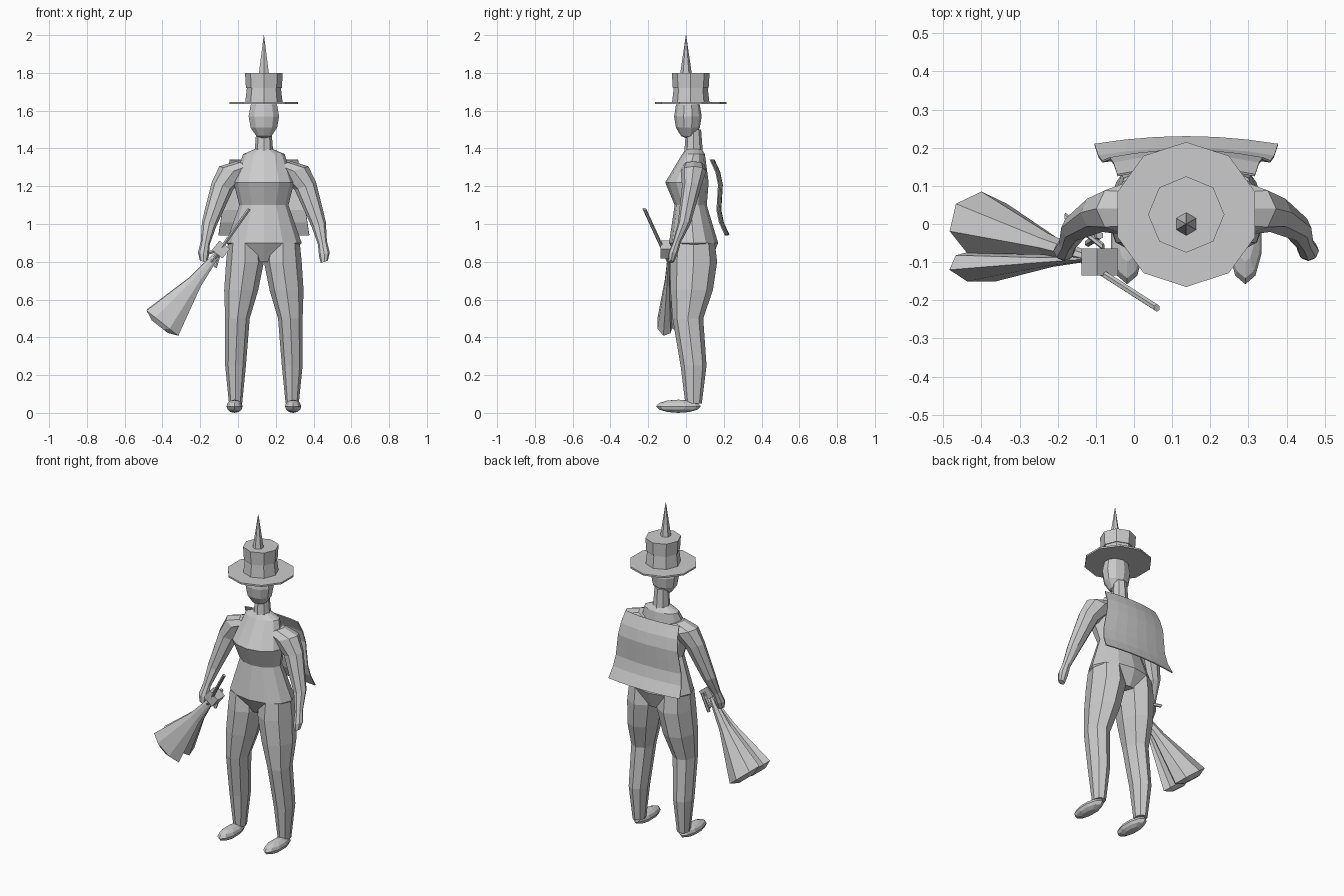
import bpy, bmesh, math
from mathutils import Matrix, Vector

if "Cube" in bpy.data.objects:
    bpy.data.objects.remove(bpy.data.objects["Cube"], do_unlink=True)

grey = bpy.data.materials.new("plain grey")
grey.use_nodes = True
grey.diffuse_color = (0.6, 0.6, 0.6, 1)
shader = grey.node_tree.nodes["Principled BSDF"]
shader.inputs["Base Color"].default_value = grey.diffuse_color

SIDE, BACK, UP = Matrix.Identity(3)
BODY_CENTRE = SIDE * 0.137


def finish(name, bm, location=BODY_CENTRE, mirror=False):
    """Turn the bmesh into a flat shaded object, optionally paired left and right."""
    bmesh.ops.recalc_face_normals(bm, faces=bm.faces)
    mesh = bpy.data.meshes.new(name)
    bm.to_mesh(mesh)
    bm.free()
    mesh.materials.append(grey)
    obj = bpy.data.objects.new(name, mesh)
    bpy.context.collection.objects.link(obj)
    obj.location = location
    if mirror:
        obj.modifiers.new("Mirror", 'MIRROR').use_mirror_merge = False
    return obj


def loft(name, rings, sides, across=SIDE, turn=0, **placing):
    """Skin elliptical rings, each given as centre, half width and half depth."""
    bm = bmesh.new()
    loops = []
    for centre, width, depth in rings:
        loop = []
        for i in range(sides):
            angle = math.tau * i / sides + turn
            offset = across * width * math.sin(angle) + BACK * depth * math.cos(angle)
            loop.append(bm.verts.new(Vector(centre) + offset))
        loops.append(loop)
    for upper, lower in zip(loops, loops[1:]):
        for i in range(sides):
            bm.faces.new((upper[i - 1], upper[i], lower[i], lower[i - 1]))
    bm.faces.new(loops[0])
    bm.faces.new(loops[-1])
    return finish(name, bm, **placing)


def limb(name, joints, flatness, across=SIDE):
    """A mirrored pair of limbs; each joint is x, y, z and half width."""
    rings = [((x, y, z), width, width * flatness) for x, y, z, width in joints]
    loft(name, rings, sides=8, across=across, mirror=True)


def ball(name, centre, half_size, **placing):
    bm = bmesh.new()
    shape = Matrix.LocRotScale(Vector(centre), None, Vector(half_size))
    bmesh.ops.create_uvsphere(bm, u_segments=10, v_segments=6, radius=1, matrix=shape)
    finish(name, bm, **placing)


def column(name, y, bottom, top, radius, top_radius, sides):
    loft(name, [((0, y, bottom), radius, radius), ((0, y, top), top_radius, top_radius)], sides)


def rod(name, start, end, radius, sides=6, turn=0):
    start, end = Vector(start), Vector(end)
    across = (end - start).cross(BACK).normalized()
    rings = [(start, radius, radius), (end, radius, radius)]
    loft(name, rings, sides, across, turn, location=(0, 0, 0))


# Torso: height, front, back and half width from shoulders to crotch
torso = [
    (1.4, 0, 0.08, 0.04),
    (1.37, -0.02, 0.1, 0.11),
    (1.22, -0.11, 0.12, 0.16),
    (1.1, -0.06, 0.11, 0.13),
    (0.9, -0.09, 0.17, 0.2),
    (0.8, -0.03, 0.13, 0.1),
]
loft("torso", [((0, (front + back) / 2, z), width, (back - front) / 2)
               for z, front, back, width in torso], sides=12)
column("neck", y=0.04, bottom=1.37, top=1.5, radius=0.05, top_radius=0.04, sides=8)
ball("head", centre=(0, 0.01, 1.57), half_size=(0.085, 0.073, 0.12))

# Legs and feet
limb("legs", [
    (0.1, 0.04, 0.9, 0.09),
    (0.1, 0.04, 0.8, 0.1),
    (0.12, 0.03, 0.65, 0.09),
    (0.14, 0.01, 0.5, 0.065),
    (0.15, 0.04, 0.25, 0.055),
    (0.15, 0.04, 0.05, 0.035),
], flatness=1.25)
ball("feet", centre=(0.155, -0.04, 0.035), half_size=(0.045, 0.118, 0.035), mirror=True)

# Arms ending in simple closed hands
limb("arms", [
    (0.08, 0.04, 1.31, 0.07),
    (0.16, 0.04, 1.28, 0.08),
    (0.22, 0.03, 1.2, 0.06),
    (0.29, -0.01, 1, 0.04),
    (0.31, -0.05, 0.9, 0.025),
    (0.32, -0.07, 0.84, 0.03),
    (0.32, -0.08, 0.8, 0.02),
], flatness=0.85, across=(SIDE * 3 + UP).normalized())

# Hat: brim, two crown bands and a spike
hat_y, brim, band, crown = 0.025, 1.635, 1.72, 1.8
column("hat_brim", hat_y, brim, brim + 0.01, radius=0.19, top_radius=0.19, sides=10)
column("hat_lower_band", hat_y, brim, band, radius=0.1, top_radius=0.09, sides=8)
column("hat_upper_band", hat_y, band, crown, radius=0.095, top_radius=0.1, sides=8)
column("hat_spike", 0, crown, top=2, radius=0.03, top_radius=0.001, sides=6)

# Cape: a waved sheet that widens downwards and bows round the back
bm = bmesh.new()
bmesh.ops.create_grid(bm, x_segments=6, y_segments=6, size=1)
for vert in bm.verts:
    across, drop = vert.co.x, (1 - vert.co.y) / 2
    wave = 0.02 * math.sin(math.tau * drop)
    bow = 0.02 * across * across
    vert.co = (across * (0.18 + 0.06 * drop), 0.145 + 0.08 * drop + wave - bow, 1.34 - 0.4 * drop)
cape = finish("cape", bm)
cape.modifiers.new("Solidify", 'SOLIDIFY').thickness = 0.006

# Broom: handle, binding block and loose twigs
rod("broom_handle", (0.06, -0.22, 1.08), (-0.19, -0.06, 0.73), radius=0.01)
rod("broom_binding", (-0.07, -0.1, 0.89), (-0.11, -0.1, 0.84), radius=0.05, sides=4,
    turn=math.pi / 4)
rod("broom_twig_side", (-0.18, 0.02, 0.84), (-0.08, -0.06, 0.87), radius=0.01)
rod("broom_twig_low", (-0.09, -0.03, 0.88), (-0.12, -0.05, 0.77), radius=0.01)


def bristles(name, tip, spread, thickness):
    """A bundle that leaves the binding narrow, flares out and closes at the tip."""
    tie, tip = Vector((-0.11, -0.09, 0.84)), Vector(tip)
    across = (tip - tie).cross(BACK).normalized()
    flare = [(0, 0.15), (0.4, 0.35), (1, 1), (1.05, 0.5)]
    rings = [(tie.lerp(tip, along), spread * size, thickness * size) for along, size in flare]
    loft(name, rings, sides=7, across=across, location=(0, 0, 0))


bristles("broom_bristles_back", tip=(-0.4, 0, 0.48), spread=0.11, thickness=0.085)
bristles("broom_bristles_front", tip=(-0.4, -0.11, 0.475), spread=0.11, thickness=0.045)
